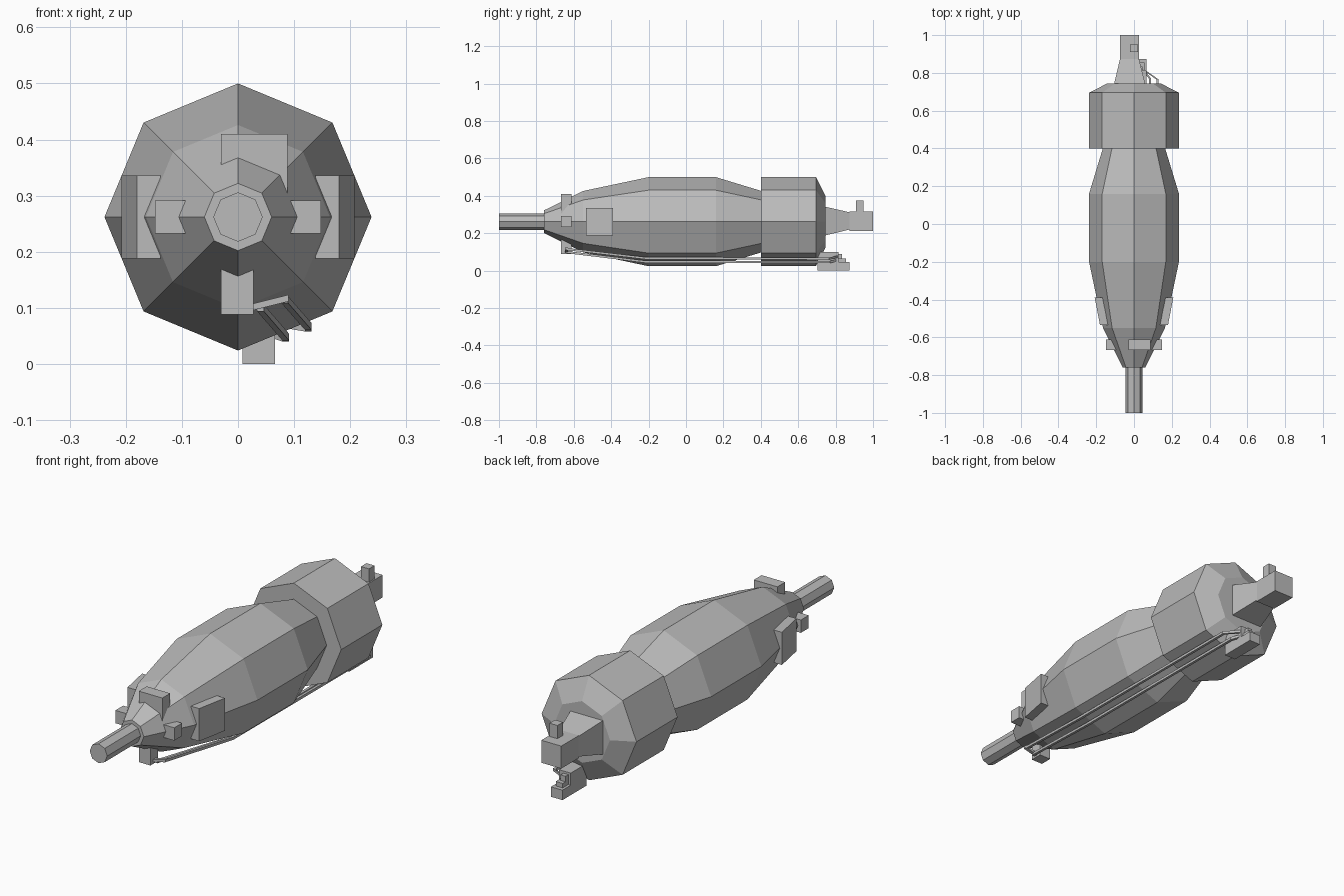
import bpy, bmesh, math
from mathutils import Vector

cube = bpy.data.objects.get("Cube")
if cube:
    bpy.data.objects.remove(cube, do_unlink=True)

AXIS_Z = 0.262

grey = bpy.data.materials.new("plain_grey")
grey.use_nodes = True
grey.diffuse_color = (0.5, 0.5, 0.5, 1)
grey.node_tree.nodes["Principled BSDF"].inputs["Base Color"].default_value = (0.5, 0.5, 0.5, 1)


def finish(name, bm):
    bmesh.ops.recalc_face_normals(bm, faces=bm.faces)
    mesh = bpy.data.meshes.new(name)
    bm.to_mesh(mesh)
    bm.free()
    mesh.materials.append(grey)
    obj = bpy.data.objects.new(name, mesh)
    bpy.context.scene.collection.objects.link(obj)
    return obj


def loft(name, rings):
    """Skin a list of point rings and cap both ends."""
    bm = bmesh.new()
    loops = [[bm.verts.new(p) for p in ring] for ring in rings]
    n = len(loops[0])
    for a, b in zip(loops, loops[1:]):
        for i in range(n):
            j = (i + 1) % n
            bm.faces.new((a[i], a[j], b[j], b[i]))
    bm.faces.new(loops[0])
    bm.faces.new(loops[-1])
    return finish(name, bm)


def lathe(name, profile, sides=8):
    """Octagonal solid along y from (y, radius) pairs."""
    angles = [math.tau * i / sides for i in range(sides)]
    return loft(name, [[(r * math.sin(a), y, AXIS_Z + r * math.cos(a)) for a in angles]
                       for y, r in profile])


def rect(y, x0, x1, z0, z1):
    return [(x0, y, z0), (x1, y, z0), (x1, y, z1), (x0, y, z1)]


def box(name, x, y, z):
    return loft(name, [rect(y[0], *x, *z), rect(y[1], *x, *z)])


def rail(name, path, w=0.006):
    """Square bar following a path that runs mainly along y."""
    return loft(name, [rect(y, x - w, x + w, z - w, z + w) for x, y, z in path])


# Main hull, nose tube and rear drum
lathe("nose_tube", [(-1, 0.044), (-0.74, 0.044)])
lathe("hull", [(-0.76, 0.06), (-0.55, 0.164), (-0.2, 0.238), (0.16, 0.238), (0.42, 0.159)])
lathe("rear_drum", [(0.4, 0.238), (0.695, 0.238), (0.745, 0.14)])

# Tail neck, block and knob
loft("tail_neck", [rect(0.73, -0.108, 0.062, 0.185, 0.345),
                   rect(0.875, -0.074, 0.026, 0.22, 0.312)])
box("tail_block", (-0.074, 0.026), (0.873, 1.0), (0.213, 0.315))
box("tail_knob", (-0.02, 0.02), (0.91, 0.95), (0.3, 0.375))

# Blocks around the nose
NOSE_Y = (-0.668, -0.612)
box("top_nose_block", (-0.03, 0.088), NOSE_Y, (0.3, 0.41))
box("bottom_nose_block", (-0.03, 0.028), NOSE_Y, (0.088, 0.2))
for side, s in (("left", 1), ("right", -1)):
    box(side + "_nose_block", (s * 0.09, s * 0.148), NOSE_Y, (0.233, 0.291))
    loft(side + "_side_plate", [rect(-0.535, s * 0.138, s * 0.18, 0.188, 0.336),
                                rect(-0.39, s * 0.166, s * 0.208, 0.188, 0.336)])

# Twin rails under the hull and their front crossbar
rail("inner_rail", [(0.04, -0.645, 0.1), (0.085, -0.22, 0.048), (0.085, 0.77, 0.046),
                    (0.045, 0.82, 0.06)])
rail("outer_rail", [(0.083, -0.635, 0.115), (0.125, -0.22, 0.067), (0.125, 0.765, 0.064),
                    (0.06, 0.81, 0.075)])
loft("rail_crossbar", [rect(y, 0.02, 0.09, 0.094, 0.106) for y in (-0.648, -0.632)])
bar = bpy.data.objects["rail_crossbar"]
for v in bar.data.vertices:
    v.co.z += 0.25 * (v.co.x - 0.02)

# Stepped rear bracket
BRACKET_X = (0.008, 0.066)
box("bracket_base", BRACKET_X, (0.703, 0.874), (0.0, 0.045))
box("bracket_step", BRACKET_X, (0.703, 0.815), (0.04, 0.1))
box("bracket_clip", (0.02, 0.055), (0.81, 0.855), (0.04, 0.065))
box("bracket_pin", (0.02, 0.045), (0.81, 0.835), (0.06, 0.09))
